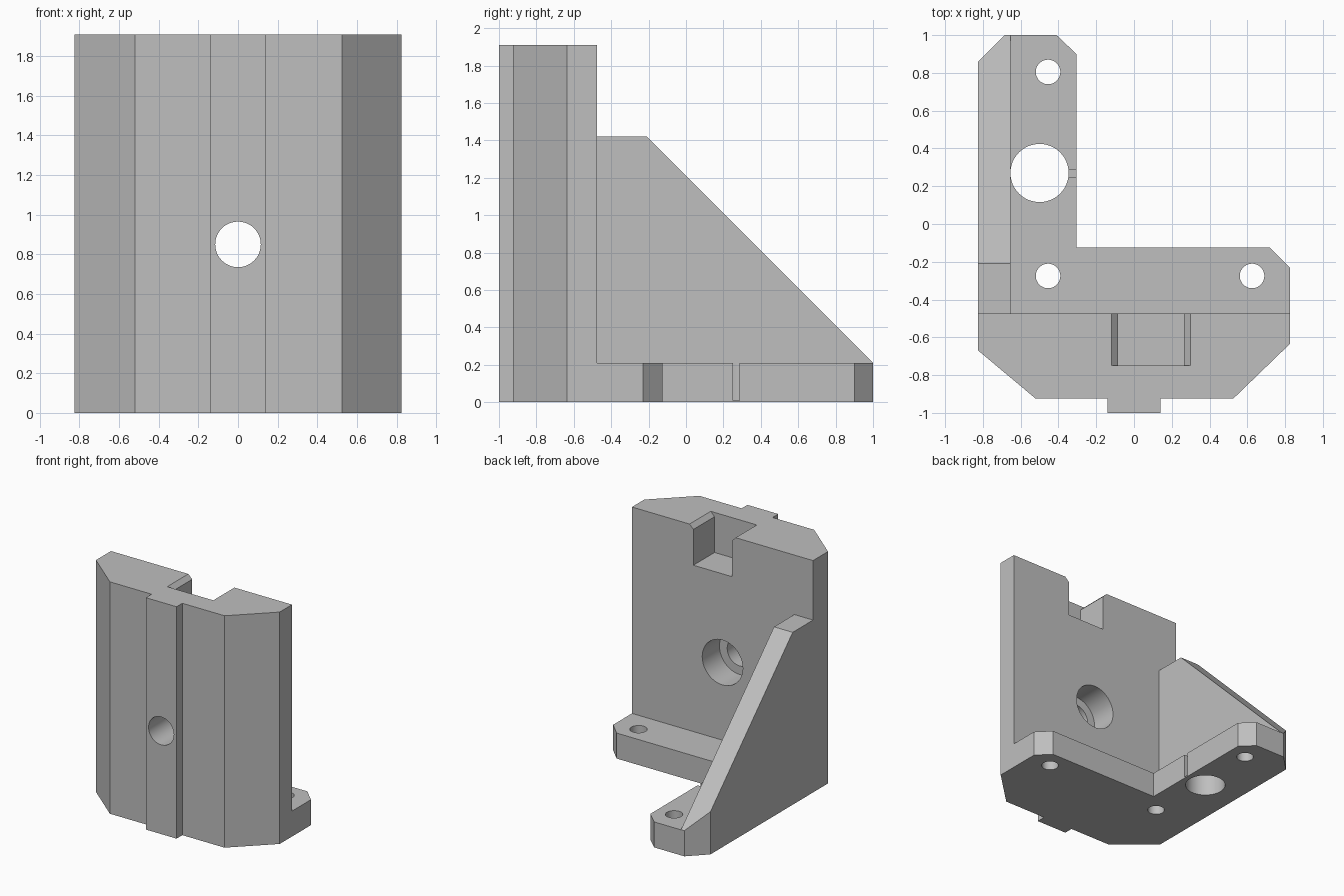
import bpy
import bmesh
from math import radians
from mathutils import Matrix, Vector

cube = bpy.data.objects.get("Cube")
if cube:
    bpy.data.objects.remove(cube, do_unlink=True)

grey = bpy.data.materials.new("plain grey")
grey.use_nodes = True
colour = (0.52, 0.52, 0.52, 1)
grey.diffuse_color = colour
grey.node_tree.nodes["Principled BSDF"].inputs["Base Color"].default_value = colour


def add_object(name, bm):
    bmesh.ops.recalc_face_normals(bm, faces=bm.faces)
    mesh = bpy.data.meshes.new(name)
    bm.to_mesh(mesh)
    bm.free()
    mesh.materials.append(grey)
    obj = bpy.data.objects.new(name, mesh)
    bpy.context.collection.objects.link(obj)
    return obj


def prism(name, points, axis, start, end):
    """Extrude a profile along an axis; points hold the other two coordinates."""
    bm = bmesh.new()
    verts = []
    for point in points:
        co = list(point)
        co.insert(axis, start)
        verts.append(bm.verts.new(co))
    face = bm.faces.new(verts)
    out = bmesh.ops.extrude_face_region(bm, geom=[face])
    offset = Vector((0, 0, 0))
    offset[axis] = end - start
    moved = [v for v in out["geom"] if isinstance(v, bmesh.types.BMVert)]
    bmesh.ops.translate(bm, verts=moved, vec=offset)
    return add_object(name, bm)


def box(name, low, high):
    corners = [(low[0], low[1]), (high[0], low[1]), (high[0], high[1]), (low[0], high[1])]
    return prism(name, corners, 2, low[2], high[2])


def drill(name, centre, radius, depth, along_y=False):
    bm = bmesh.new()
    turn = Matrix.Rotation(radians(90), 4, "X") if along_y else Matrix()
    bmesh.ops.create_cone(bm, cap_ends=True, segments=48, radius1=radius, radius2=radius,
                          depth=depth, matrix=Matrix.Translation(centre) @ turn)
    return add_object(name, bm)


TOP, FOOT, BACK, RIB = 1.91, 0.21, -0.475, -0.655

# Full-height body: faceted front with key rail, L-shaped foot behind
outline = [(-0.825, -0.67), (-0.52, -0.925), (-0.14, -0.925), (-0.14, -1), (0.14, -1),
           (0.14, -0.925), (0.525, -0.925), (0.825, -0.635), (0.825, -0.23),
           (0.72, -0.125), (-0.305, -0.125), (-0.305, 0.9), (-0.41, 1),
           (-0.685, 1), (-0.825, 0.86)]
bracket = prism("angle_bracket", outline, 2, 0, TOP)

# Clear the space above the foot, leaving the upright wall and side rib
cutters = [box("foot_clearance", (RIB, BACK, FOOT), (1.2, 1.2, 2.2))]

# Sloped rib profile
slope = [(BACK, 2.3), (BACK, 1.42), (-0.21, 1.42), (1.2, 0.012), (1.2, 2.3)]
cutters.append(prism("rib_slope", slope, 0, -1.2, RIB + 0.1))

# Chamfered notch in the top of the wall
notch = [(-0.085, 1.58), (0.265, 1.58), (0.265, TOP - 0.035), (0.3, TOP),
         (0.3, 2.2), (-0.12, 2.2), (-0.12, TOP), (-0.085, TOP - 0.035)]
cutters.append(prism("top_notch", notch, 1, -0.75, -0.3))

# Counterbored hole through the wall
cutters.append(drill("wall_hole", (0, -0.75, 0.85), 0.115, 1, True))
cutters.append(drill("wall_counterbore", (0, -0.5, 0.85), 0.185, 0.4, True))

# Holes through the foot
for x, y in [(-0.455, 0.805), (-0.455, -0.275), (0.625, -0.275)]:
    cutters.append(drill("foot_hole", (x, y, 0.1), 0.065, 0.4))
cutters.append(drill("foot_large_hole", (-0.5, 0.27, 0.1), 0.154, 0.4))

# Narrow slit from the large hole to the foot edge
cutters.append(box("foot_slit", (-0.4, 0.25, 0.01), (-0.25, 0.285, 0.4)))

bpy.context.view_layer.objects.active = bracket
for cutter in cutters:
    cutter.hide_render = True
    mod = bracket.modifiers.new(cutter.name, "BOOLEAN")
    mod.operation = "DIFFERENCE"
    mod.solver = "EXACT"
    mod.object = cutter
    bpy.ops.object.modifier_apply(modifier=mod.name)
    bpy.data.objects.remove(cutter, do_unlink=True)

bpy.ops.object.select_all(action="DESELECT")
bracket.select_set(True)
bpy.ops.object.shade_smooth_by_angle(angle=radians(25))
